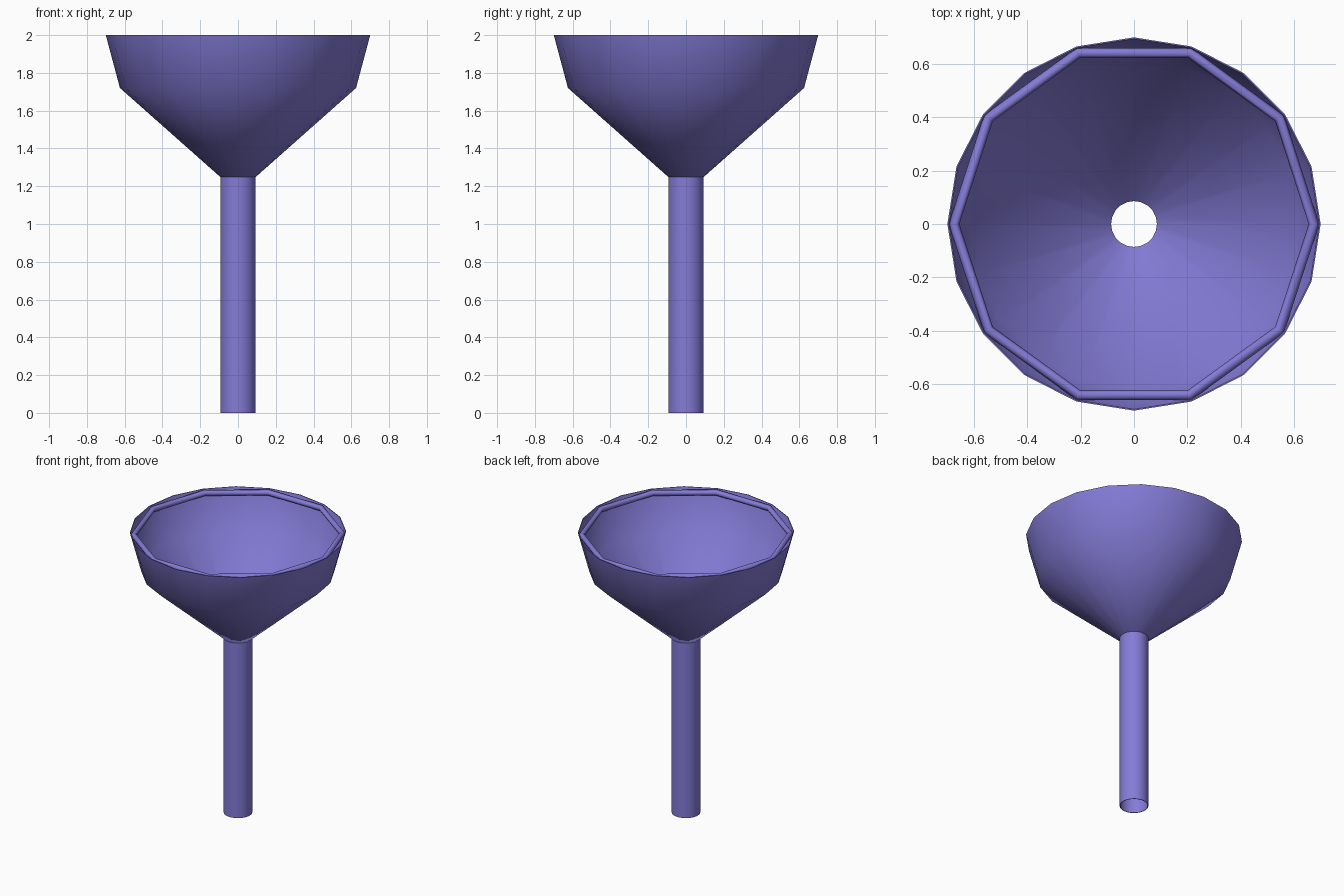
import bpy, bmesh, math

cube = bpy.data.objects.get("Cube")
if cube:
    bpy.data.objects.remove(cube, do_unlink=True)

violet = bpy.data.materials.new("violet_plastic")
violet.use_nodes = True
colour = (0.23, 0.20, 0.68, 1)
violet.diffuse_color = colour
violet.node_tree.nodes["Principled BSDF"].inputs["Base Color"].default_value = colour


def lathe(name, profile, sides, smooth_angle=60):
    """Spin a closed profile of (radius, height) points around z."""
    bm = bmesh.new()
    loops = []
    for r, z in profile:
        angles = [math.tau * i / sides for i in range(sides)]
        loops.append([bm.verts.new((r * math.cos(a), r * math.sin(a), z)) for a in angles])
    for low, high in zip(loops, loops[1:] + loops[:1]):
        for i in range(sides):
            j = (i + 1) % sides
            bm.faces.new((low[i], low[j], high[j], high[i]))
    bmesh.ops.recalc_face_normals(bm, faces=bm.faces)
    mesh = bpy.data.meshes.new(name)
    bm.to_mesh(mesh)
    bm.free()
    mesh.materials.append(violet)
    obj = bpy.data.objects.new(name, mesh)
    bpy.context.collection.objects.link(obj)
    bpy.ops.object.select_all(action="DESELECT")
    obj.select_set(True)
    bpy.context.view_layer.objects.active = obj
    bpy.ops.object.shade_smooth_by_angle(angle=math.radians(smooth_angle))


# Bowl: thin shell with a conical base and a steeper upper wall
lathe("funnel_bowl", [
    (0.095, 1.25),
    (0.625, 1.72),
    (0.70, 2.0),
    (0.695, 2.0),
    (0.619, 1.723),
    (0.086, 1.25),
], 20)

# Rim ring: ten-sided bead just inside the mouth
bead = [math.tau * i / 6 for i in range(6)]
lathe("rim_ring", [(0.675 + 0.02 * math.cos(a), 1.98 + 0.02 * math.sin(a)) for a in bead],
      10, smooth_angle=80)

# Spout: thin open tube
lathe("funnel_spout", [
    (0.093, 0),
    (0.093, 1.25),
    (0.089, 1.25),
    (0.089, 0),
], 32)
